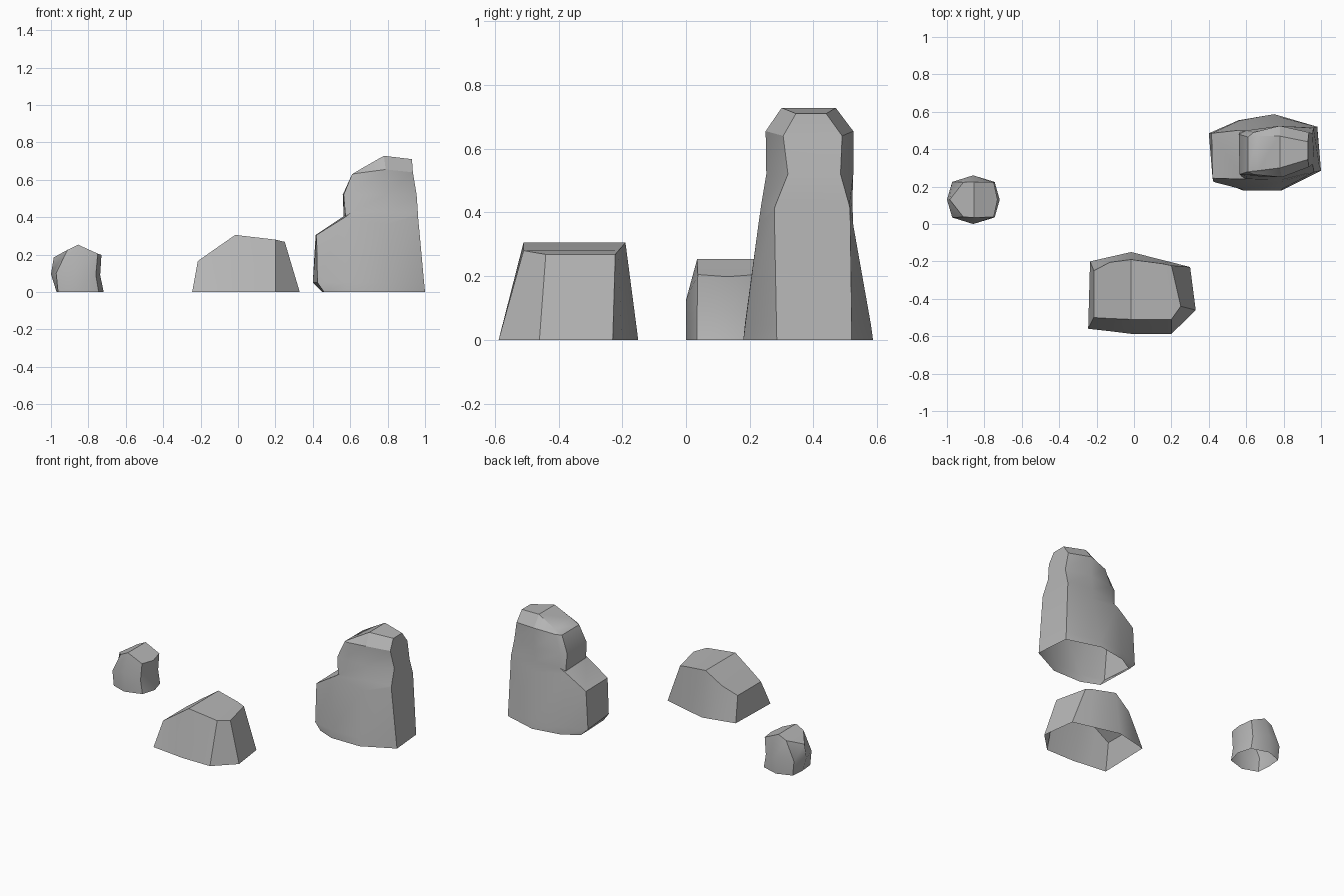
import bpy, bmesh, math

# dark stone grey shared by all rocks
stone = bpy.data.materials.new("stone")
stone.diffuse_color = (0.47, 0.47, 0.47, 1)


def rock(name, levels, smooth):
    """Loft a hollow-bottomed rock. Each level is a row of stations along x:
    (x front, x back, z, y front, y back). The last level is capped in strips."""
    bm = bmesh.new()
    rings = []
    for row in levels:
        front = [bm.verts.new((xf, yf, z)) for xf, xb, z, yf, yb in row]
        back = [bm.verts.new((xb, yb, z)) for xf, xb, z, yf, yb in row]
        rings.append(front + back[::-1])
    # walls
    for a, b in zip(rings, rings[1:]):
        n = len(a)
        for i in range(n):
            j = (i + 1) % n
            bm.faces.new((a[i], a[j], b[j], b[i]))
    # cap
    top = rings[-1]
    n = len(top)
    for i in range(n // 2 - 1):
        bm.faces.new((top[i], top[i + 1], top[n - 2 - i], top[n - 1 - i]))
    bmesh.ops.remove_doubles(bm, verts=bm.verts[:], dist=0.0005)
    mesh = bpy.data.meshes.new(name)
    bm.to_mesh(mesh)
    bm.free()
    mesh.materials.append(stone)
    ob = bpy.data.objects.new(name, mesh)
    bpy.context.collection.objects.link(ob)
    bpy.ops.object.select_all(action='DESELECT')
    ob.select_set(True)
    bpy.context.view_layer.objects.active = ob
    bpy.ops.object.shade_smooth_by_angle(angle=math.radians(smooth))
    return ob


# tall rock with a shelf on its left
rock("tall_rock", [
    [(.46, .45, 0, .23, .49), (.58, .56, 0, .18, .555), (.79, .75, 0, .18, .587), (1.0, .98, 0, .285, .52)],
    [(.425, .40, .05, .225, .485), (.58, .56, .05, .185, .552), (.79, .75, .05, .186, .58), (.995, .977, .05, .284, .52)],
    [(.42, .415, .305, .245, .485), (.565, .55, .395, .24, .50), (.79, .77, .36, .227, .525), (.962, .96, .41, .277, .515)],
    [(.575, .565, .405, .255, .49), (.60, .60, .42, .24, .50), (.79, .77, .43, .237, .522), (.962, .96, .42, .28, .513)],
    [(.565, .56, .52, .265, .48), (.60, .60, .52, .258, .50), (.79, .78, .52, .252, .525), (.955, .955, .52, .32, .485)],
    [(.61, .61, .63, .28, .465), (.64, .64, .635, .265, .49), (.79, .78, .655, .25, .525), (.935, .935, .64, .305, .49)],
    [(.61, .61, .63, .28, .465), (.66, .66, .66, .285, .47), (.78, .78, .728, .30, .47), (.93, .93, .71, .345, .44)],
], 30)

# low wide rock
rock("low_rock", [
    [(-.245, -.235, 0, -.56, -.20), (-.13, -.13, 0, -.573, -.176), (-.01, -.015, 0, -.588, -.15),
     (.20, .19, 0, -.588, -.202), (.33, .30, 0, -.46, -.23)],
    [(-.215, -.215, .165, -.50, -.25), (-.13, -.13, .225, -.505, -.205), (-.015, -.015, .305, -.51, -.19),
     (.20, .15, .28, -.51, -.212), (.25, .20, .268, -.44, -.222)],
], 36)

# small eight-sided pebble
rock("small_rock", [
    [(-.97, -.97, 0, .13, .13), (-.962, -.962, 0, .036, .224), (-.86, -.86, 0, 0, .26),
     (-.745, -.745, 0, .035, .225), (-.718, -.718, 0, .13, .13)],
    [(-1.0, -1.0, .095, .13, .13), (-.972, -.972, .10, .035, .225), (-.86, -.86, .125, 0, .26),
     (-.76, -.76, .09, .035, .225), (-.737, -.737, .09, .13, .13)],
    [(-.985, -.985, .185, .13, .13), (-.912, -.912, .225, .037, .223), (-.855, -.855, .253, .035, .225),
     (-.75, -.75, .205, .037, .223), (-.73, -.73, .198, .13, .13)],
], 42)
